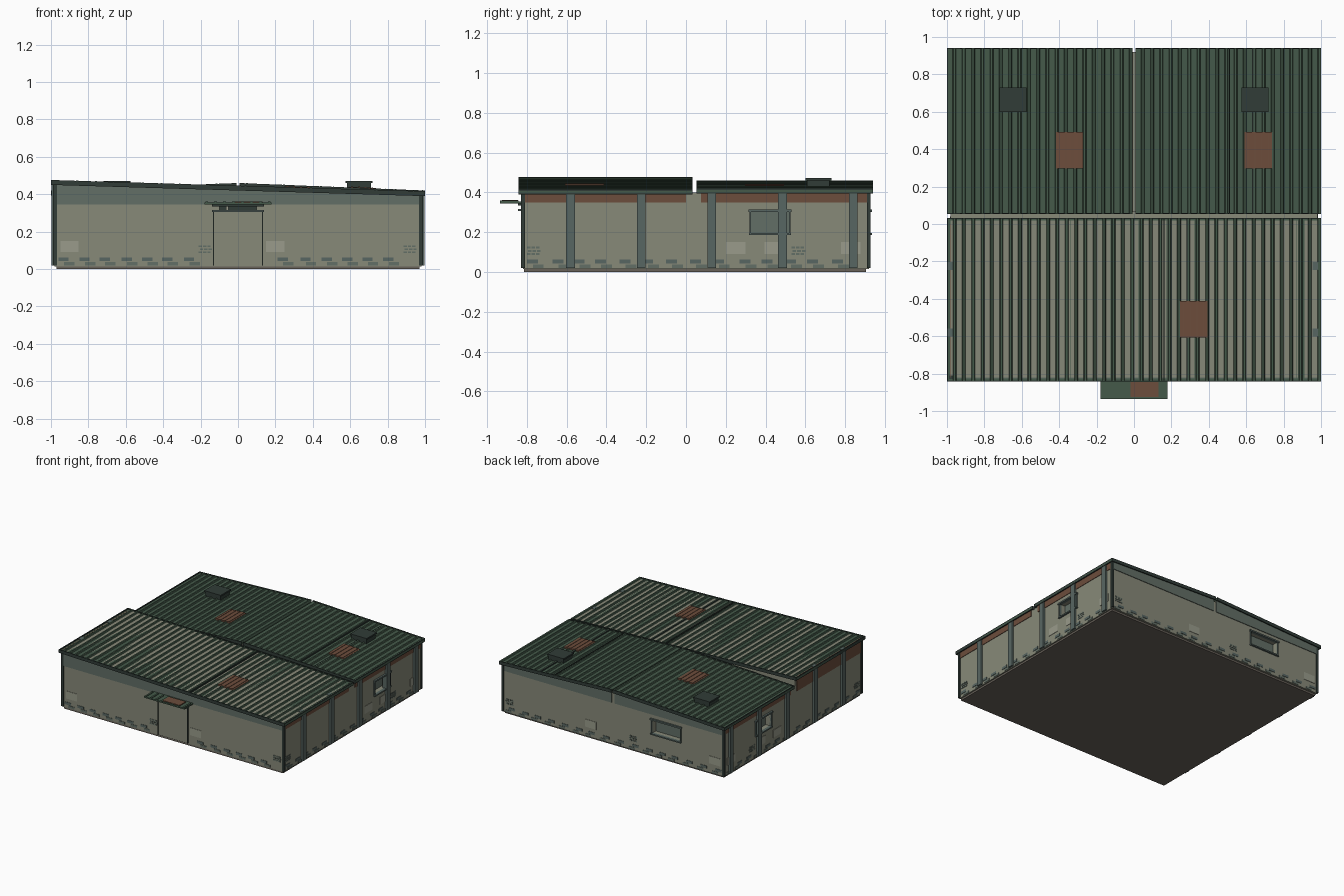
import bpy, bmesh, random

if "Cube" in bpy.data.objects:
    bpy.data.objects.remove(bpy.data.objects["Cube"])
random.seed(4)


def mat(name, r, g, b):
    m = bpy.data.materials.new(name)
    m.diffuse_color = tuple((c / 255) ** 2.2 for c in (r, g, b)) + (1,)
    m.use_nodes = True
    m.node_tree.nodes["Principled BSDF"].inputs["Base Color"].default_value = m.diffuse_color
    return m


WALL = mat("wall_olive", 134, 136, 120)
BAND = mat("band_grey", 98, 110, 102)
RUST = mat("rust", 108, 78, 62)
ROOF = mat("roof_green", 70, 90, 75)
DARK = mat("dark_metal", 52, 62, 58)
STEEL = mat("steel", 88, 102, 98)
PALE = mat("pale_patch", 152, 154, 138)
BASE = mat("foundation", 104, 98, 90)


def prism(name, pts, y0, y1, m):
    """Extrude an x,z outline along y."""
    bm = bmesh.new()
    f = bm.faces.new([bm.verts.new((x, y0, z)) for x, z in pts])
    r = bmesh.ops.extrude_face_region(bm, geom=[f])
    vs = [v for v in r["geom"] if isinstance(v, bmesh.types.BMVert)]
    bmesh.ops.translate(bm, verts=vs, vec=(0, y1 - y0, 0))
    bmesh.ops.recalc_face_normals(bm, faces=bm.faces)
    me = bpy.data.meshes.new(name)
    bm.to_mesh(me)
    bm.free()
    ob = bpy.data.objects.new(name, me)
    bpy.context.collection.objects.link(ob)
    if m:
        me.materials.append(m)
    return ob


def box(name, x, y, z, m):
    return prism(name, [(x[0], z[0]), (x[1], z[0]), (x[1], z[1]), (x[0], z[1])], y[0], y[1], m)


def cut(target, x, y, z):
    c = box("cutter", x, y, z, None)
    c.hide_render = True
    c.hide_viewport = True
    c.display_type = 'WIRE'
    mod = target.modifiers.new("opening", 'BOOLEAN')
    mod.operation, mod.object, mod.solver = 'DIFFERENCE', c, 'EXACT'


def front_z(x):
    return 0.438 - 0.03 * x


def back_z(x):
    return 0.452 - 0.04 * abs(x)


# Foundation and wall blocks
box("foundation", (-0.97, 0.97), (-0.815, 0.905), (0, 0.025), BASE)
front = prism("front_walls", [(-0.98, 0.015), (0.98, 0.015), (0.98, front_z(0.98)), (-0.98, front_z(-0.98))],
              -0.82, 0.02, WALL)
back = prism("back_walls", [(-0.98, 0.015), (0.98, 0.015), (0.98, back_z(0.98)), (0.012, 0.451), (0.012, 0.43),
                            (-0.012, 0.43), (-0.012, 0.451), (-0.98, back_z(-0.98))], 0.065, 0.92, WALL)
box("valley_wall", (-0.98, 0.98), (0.02, 0.065), (0.015, 0.40), WALL)

# Upper cladding bands
prism("front_band", [(-0.98, 0.345), (0.98, 0.345), (0.98, front_z(0.98)), (-0.98, front_z(-0.98))],
      -0.825, -0.82, BAND)
for s in (-1, 1):
    prism("back_band", [(s * 0.012, 0.345), (s * 0.98, 0.345), (s * 0.98, back_z(0.98)), (s * 0.012, 0.451)],
          0.92, 0.925, BAND)
    xs = sorted((s * 0.98, s * 0.984))
    box("side_band_front", xs, (-0.82, 0.0), (0.35, front_z(s)), RUST)
    box("side_band_back", xs, (0.075, 0.92), (0.35, 0.41), RUST)


# Ribbed roof sheets: one corrugated profile per slope
def roof(name, x0, x1, y0, y1, zf, n):
    top, step = [], (x1 - x0) / n
    for i in range(n):
        for t, h in ((0, 0), (0.62, 0), (0.7, 0.009), (0.92, 0.009)):
            x = x0 + (i + t) * step
            top.append((x, zf(x) + h))
    top.append((x1, zf(x1)))
    prism(name, top + [(x1, zf(x1) - 0.012), (x0, zf(x0) - 0.012)], y0, y1, ROOF)


roof("front_roof", -1, 1, -0.84, 0.03, front_z, 40)
roof("back_left_roof", -1, -0.007, 0.055, 0.94, back_z, 20)
roof("back_right_roof", 0.007, 1, 0.055, 0.94, back_z, 20)

# Fascia trims on the roof edges
for y in (-0.842, 0.027):
    prism("front_fascia", [(-1, front_z(-1) - 0.018), (1, front_z(1) - 0.018), (1, front_z(1) + 0.008),
                           (-1, front_z(-1) + 0.008)], y, y + 0.006, DARK)
for s in (-1, 1):
    for y in (0.054, 0.935):
        prism("gable_fascia", [(s * 0.007, 0.434), (s, 0.394), (s, 0.42), (s * 0.007, 0.46)], y, y + 0.006, DARK)
    xs = sorted((s * 0.994, s * 1.0))
    box("front_eave", xs, (-0.84, 0.03), (front_z(s) - 0.018, front_z(s) + 0.008), DARK)
    box("back_eave", xs, (0.055, 0.94), (0.394, 0.42), DARK)

# Dark lap joints between sheets
for x in (0.16, 0.285):
    box("roof_joint", (x - 0.003, x + 0.003), (-0.84, 0.03), (front_z(x), front_z(x) + 0.01), DARK)
for x in (0.51, 0.635):
    box("roof_joint", (x - 0.003, x + 0.003), (0.055, 0.94), (back_z(x), back_z(x) + 0.01), DARK)

# Rusty roof patches with raised ribs
for px, py, zf in ((-0.345, 0.395, back_z), (0.665, 0.395, back_z), (0.32, -0.51, front_z)):
    a, b = px - 0.073, px + 0.073
    prism("rust_patch", [(a, zf(a)), (b, zf(b)), (b, zf(b) + 0.011), (a, zf(a) + 0.011)], py - 0.098, py + 0.098, RUST)
    for i in range(4):
        x = a + 0.018 + i * 0.036
        box("patch_rib", (x - 0.005, x + 0.005), (py - 0.098, py + 0.098), (zf(x), zf(x) + 0.014), RUST)

# Roof vents with cap
for s in (-1, 1):
    c = s * 0.647
    box("roof_vent", (c - 0.065, c + 0.065), (0.608, 0.722), (0.42, 0.462), DARK)
    box("vent_cap", (c - 0.073, c + 0.073), (0.6, 0.73), (0.46, 0.472), DARK)

# Side pilasters and corner posts
for s in (-1, 1):
    for i, y in enumerate((-0.58, -0.225, 0.13, 0.485, 0.84)):
        top = front_z(s) + 0.004 if i < 2 else 0.41
        box("pilaster", sorted((s * 0.955, s * 0.996)), (y - 0.022, y + 0.022), (0.02, top), STEEL)
    for y, top in ((-0.828, front_z(s)), (0.91, 0.405)):
        box("corner_post", sorted((s * 0.968, s * 0.988)), (y, y + 0.018), (0.02, top), DARK)


# Windows: recess, pane, frame bars and sill
def window(target, axis, wall, s, u):
    def put(name, du, dd, z, m):
        d = sorted((wall + s * dd[0], wall + s * dd[1]))
        uu = (u + du[0], u + du[1])
        return (d, uu, z) if axis == 'x' else (uu, d, z)

    def add(name, du, dd, z, m):
        box(name, *put(name, du, dd, z, m), m)
    w = 0.095 if axis == 'x' else 0.125
    cut(target, *put("", (-w, w), (-0.05, 0.03), (0.195, 0.305), None))
    add("window_pane", (-w, w), (-0.05, -0.045), (0.195, 0.305), BAND)
    for e in (-1, 1):
        add("window_jamb", sorted((e * w, e * (w + 0.009))), (-0.01, 0.008), (0.19, 0.31), STEEL)
    add("window_sill", (-w - 0.01, w + 0.01), (-0.01, 0.014), (0.186, 0.196), STEEL)
    add("window_head", (-w - 0.014, w + 0.014), (-0.01, 0.014), (0.302, 0.314), STEEL)


window(back, 'x', 0.98, 1, 0.422)
window(back, 'x', -0.98, -1, 0.422)
window(back, 'y', 0.92, 1, -0.47)

# Front door, transom opening and canopy
cut(front, (-0.1, 0.1), (-0.85, -0.76), (0.31, 0.342))
box("transom_back", (-0.1, 0.1), (-0.775, -0.765), (0.31, 0.342), DARK)
box("transom_lamp", (-0.065, -0.05), (-0.824, -0.80), (0.315, 0.335), PALE)
box("door_panel", (-0.127, 0.127), (-0.826, -0.81), (0.02, 0.308), WALL)
for s in (-1, 1):
    box("door_jamb", sorted((s * 0.128, s * 0.134)), (-0.83, -0.81), (0.02, 0.315), DARK)
box("door_header", (-0.138, 0.138), (-0.845, -0.815), (0.306, 0.316), STEEL)
box("header_bracket", (-0.14, 0.14), (-0.845, -0.82), (0.334, 0.345), DARK)
box("canopy", (-0.18, 0.18), (-0.935, -0.82), (0.345, 0.355), ROOF)
for i in range(8):
    x = -0.168 + i * 0.048
    box("canopy_rib", (x - 0.007, x + 0.007), (-0.935, -0.842), (0.354, 0.36), ROOF)
box("canopy_patch", (-0.02, 0.13), (-0.925, -0.845), (0.354, 0.362), RUST)


# Thin wall patches: u along the wall, on any of the four sides
def patch(side, u0, u1, z0, z1, m, t=0.003):
    if side in ('front', 'back'):
        y = (-0.82 - t, -0.818) if side == 'front' else (0.918, 0.92 + t)
        box("wall_patch", (u0, u1), y, (z0, z1), m)
    else:
        x = (0.978, 0.98 + t) if side == 'right' else (-0.98 - t, -0.978)
        box("wall_patch", x, (u0, u1), (z0, z1), m)


for side in ('front', 'back', 'left', 'right'):
    fb = side in ('front', 'back')
    start, end = (-0.96, 0.9) if fb else (-0.8, 0.84)
    # Base course of worn blocks in two staggered rows
    u = start
    while u < end:
        if not (side == 'front' and -0.2 < u < 0.13):
            patch(side, u, u + 0.055, 0.042, 0.062, STEEL)
            patch(side, u + 0.03, u + 0.085, 0.02, 0.038, BAND)
        u += 0.12 + random.uniform(-0.015, 0.015)
    # Pale repair squares
    for u in ((-0.95, 0.15) if fb else (0.2, 0.395, 0.78)):
        patch(side, u, u + 0.098, 0.09, 0.15, PALE)
    # Exposed brick clusters
    for u in ((-0.21, 0.885) if fb else (-0.8, 0.53)):
        for r in range(3):
            for c in range(3):
                a = u + c * 0.023 + (r % 2) * 0.006
                patch(side, a, a + 0.018, 0.085 + r * 0.016, 0.095 + r * 0.016, BAND)
